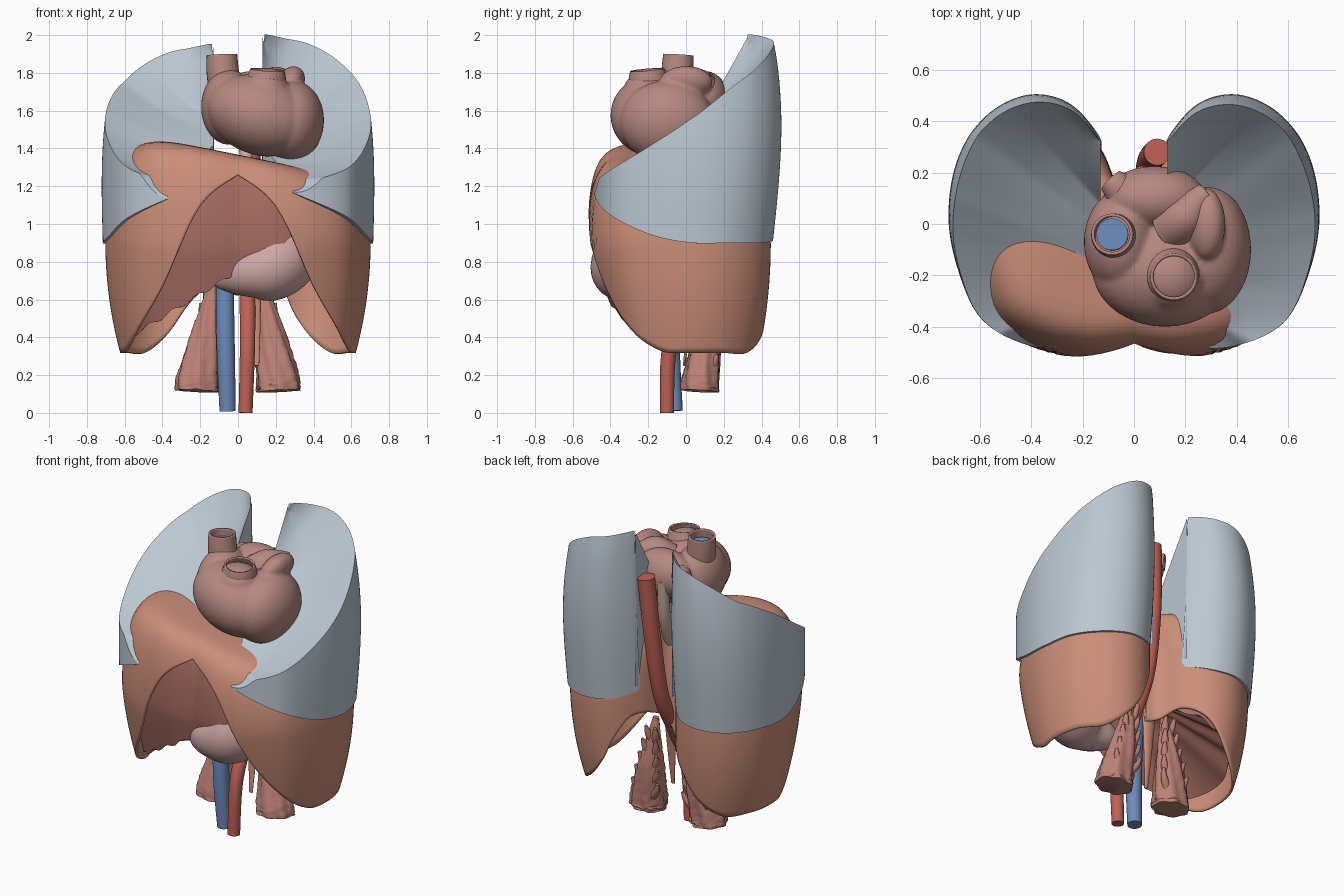
import bpy, bmesh, math, random
from mathutils import Vector, Matrix

if "Cube" in bpy.data.objects:
    bpy.data.objects.remove(bpy.data.objects["Cube"])

random.seed(4)

def mat(name, c):
    m = bpy.data.materials.new(name)
    m.diffuse_color = (*c, 1)
    m.use_nodes = True
    m.node_tree.nodes["Principled BSDF"].inputs["Base Color"].default_value = m.diffuse_color
    return m

MUSCLE = mat("muscle", (.6, .27, .19))
PSOAS = mat("psoas_red", (.5, .22, .18))
LIVER = mat("liver_red", (.38, .15, .12))
LUNG = mat("lung_grey", (.5, .57, .64))
HEART = mat("heart_pink", (.47, .25, .22))
STOMACH = mat("stomach_pink", (.62, .39, .38))
ARTERY = mat("artery_red", (.52, .12, .09))
VEIN = mat("vein_blue", (.15, .26, .5))
TAN = mat("gullet_tan", (.6, .43, .35))

def finish(bm, name, m, thick=0):
    bmesh.ops.remove_doubles(bm, verts=bm.verts, dist=1e-4)
    bmesh.ops.recalc_face_normals(bm, faces=bm.faces)
    me = bpy.data.meshes.new(name)
    bm.to_mesh(me)
    bm.free()
    me.materials.append(m)
    ob = bpy.data.objects.new(name, me)
    bpy.context.collection.objects.link(ob)
    if thick:
        s = ob.modifiers.new("thickness", 'SOLIDIFY')
        s.thickness, s.offset = thick, 0
    bpy.ops.object.select_all(action='DESELECT')
    ob.select_set(True)
    bpy.context.view_layer.objects.active = ob
    bpy.ops.object.shade_smooth_by_angle(angle=math.radians(50))
    return ob

def grid(name, cols, m, closed=False, thick=0, caps=False):
    """Skin a list of equally long point columns."""
    bm = bmesh.new()
    vs = [[bm.verts.new(p) for p in c] for c in cols]
    n = len(vs)
    for i in range(n if closed else n - 1):
        a, b = vs[i], vs[(i + 1) % n]
        for j in range(len(a) - 1):
            bm.faces.new((a[j], b[j], b[j + 1], a[j + 1]))
    if caps:
        bm.faces.new([c[0] for c in vs])
        bm.faces.new([c[-1] for c in vs])
    return finish(bm, name, m, thick)

def catmull(pts, t):
    i = min(max(int(t), 0), len(pts) - 2)
    u = t - i
    p = [pts[min(max(k, 0), len(pts) - 1)] for k in range(i - 1, i + 3)]
    return [.5 * (2 * b + (c - a) * u + (2 * a - 5 * b + 4 * c - d) * u * u
                  + (3 * b - a - 3 * c + d) * u ** 3) for a, b, c, d in zip(*p)]

def tube(name, path, m, caps=True, thick=0, sides=28, steps=8, flat=1, ridge=0, lobes=7):
    """Sweep along (x, y, z, radius) points."""
    n = (len(path) - 1) * steps
    pts = [catmull(path, i / steps) for i in range(n + 1)]
    cols = [[] for _ in range(sides)]
    for i, p in enumerate(pts):
        a, b = pts[max(i - 1, 0)], pts[min(i + 1, n)]
        d = (Vector(b[:3]) - Vector(a[:3])).normalized()
        ex = Vector((0, 1, 0)).cross(d).normalized()
        ey = d.cross(ex)
        for k in range(sides):
            w = 2 * math.pi * k / sides
            r = p[3] * (1 + ridge * (math.cos(lobes * w + i * .15) + random.uniform(-.6, .6)))
            cols[k].append(Vector(p[:3]) + ex * r * math.cos(w) + ey * r * flat * math.sin(w))
    return grid(name, cols, m, True, thick, caps)

# Half outline, front to back: x, y, diaphragm edge z, lung low z, lung rim z
ROWS = [(0, -.5, 1.26, 1.2, 1.2), (.2, -.515, 1.1, 1.2, 1.2), (.4, -.47, .68, 1.12, 1.23),
        (.57, -.36, .44, 1.03, 1.3), (.66, -.17, .33, .94, 1.42), (.695, .03, .32, .9, 1.56),
        (.66, .22, .32, .9, 1.74), (.55, .37, .32, .9, 1.87), (.4, .44, .42, .91, 1.95),
        (.25, .41, .6, .92, 1.98), (.135, .29, .68, .95, 2), (.07, .15, .64, .95, 2), (0, .11, .62, .95, 2)]

def surf(t, side, v, k=1.0):
    """Dome (v 0..1) then side wall (v 1..2)."""
    fx, fy = catmull(ROWS, t)[:2]
    fx *= side
    if v <= 1:
        a = math.pi / 2 * v * v
        p = min(max(5.5 - 5 * fy, 3.2), 8)
        r = math.sin(a) ** (2 / p) * k
        x = fx * r
        z = .9 + (.46 - .2 * x) * max(math.cos(a), 0) ** .91
    else:
        r = (1 - .12 * (v - 1) ** 2) * k
        x, z = fx * r, .9 - .6 * (v - 1)
        if fy < 0:
            fy *= 1 - .22 * (v - 1)
    return Vector((x, -.1 + (fy + .1) * r, z))

def v_at(t, side, zfun):
    lo, hi = .05, 2
    for _ in range(30):
        m = (lo + hi) / 2
        p = surf(t, side, m)
        lo, hi = (m, hi) if p.z > zfun(p) else (lo, m)
    return lo

N = 72
LOOP = [(12 * i / N, 1) for i in range(N)] + [(12 - 12 * i / N, -1) for i in range(N)]

# Diaphragm, its back edge higher on the left
cols = []
for t, s in LOOP:
    low = catmull(ROWS, t)[2] + (.13 * max(0, min(1, t - 8.6)) * min(1, (12 - t) / .8) if s > 0 else 0)
    vm = v_at(t, s, lambda p: low)
    cols.append([surf(t, s, vm * j / 40) for j in range(41)])
grid("diaphragm", cols, MUSCLE, True, .014)

# Liver under the dome, with a slanting hollow underside
cols = []
for t, s in LOOP:
    vm = v_at(t, s, lambda p: .78 + .55 * p.x + .012 * math.sin(45 * p.x))
    c = [surf(t, s, vm * j / 24, .9) - Vector((0, 0, .03)) for j in range(25)]
    e, mid = c[-1], Vector((-.05, -.1, .92))
    c += [e.lerp(mid, u) for u in (.04, .3, .6, 1)]
    cols.append(c)
grid("liver", cols, LIVER, True)

# Lower lung lobes: outer wall, slanting cut face, inner wall
for s, name, t0 in ((1, "left_lower_lung", 1.5), (-1, "right_lower_lung", 1.85)):
    cols = []
    for i in range(81):
        t = t0 + (10.15 - t0) * i / 80
        fx, fy, _, low, rim = catmull(ROWS, t)
        w = min(1, (t - t0) / 1.4)
        rim = low + .003 + max(rim - low, 0) * min(1, w * 2)
        drop = .05 if s < 0 else 0
        rim -= drop * max(0, min(1, (rim - 1.6) / .2))
        vl = v_at(t, s, lambda p: low)
        a = surf(t, s, vl, 1.025)
        bx = abs(a.x) + (fx * 1.03 - abs(a.x)) * w
        by = a.y + (fy * 1.04 - a.y) * w
        c = [surf(t, s, vl, .99)]
        for j in range(21):
            z = low + (rim - low) * j / 20
            h = max(0, z - .9) / 1.1
            gx = 1 + .015 * math.sin(math.pi * min(1, h * 1.3)) - .2 * h ** 3.5
            lean = .05 * math.sin(math.pi / 2 * min(1, h * 1.5)) * max(0, min(1, by / .3))
            y = by + lean - .3 * max(0, by - .28) * h ** 5
            c.append(Vector((s * (.2 + (bx - .2) * gx), y, z)))
        top = c[-1]
        if i == 0:
            tip = abs(top.x)
        # cut face runs from the rim to a line along the middle of the chest
        u = i / 80
        my = -.42 + .75 * u
        mid = Vector((s * (tip + (.13 - tip) * min(1, 2.5 * u)), my,
                      1.165 + .66 * (my + .5) + max(0, my - .08) * (1.13 - 4 * drop)))
        for j in range(1, 13):
            k = j / 12
            p = top.lerp(mid, k)
            p.z -= .035 * math.sin(math.pi * k) * min(1, 4 * u)
            c.append(p)
        c += [Vector((mid.x, mid.y, mid.z + (1.0 - mid.z) * k)) for k in (.3, .6, 1)]
        cols.append(c)
    grid(name, cols, LUNG)

# Heart: chambers fused
bm = bmesh.new()
for c, r, tilt in (((-.05, -.07, 1.62), (.145, .2, .2), 0),
                   ((.12, -.17, 1.575), (.29, .23, .21), .3),
                   ((.28, -.1, 1.54), (.175, .25, .22), .1),
                   ((.08, .1, 1.66), (.2, .125, .15), 0),
                   ((.14, -.2, 1.71), (.13, .13, .1), 0),
                   ((.28, .0, 1.75), (.07, .14, .09), .5)):
    bmesh.ops.create_uvsphere(bm, u_segments=36, v_segments=20, radius=1,
        matrix=Matrix.Translation(c) @ Matrix.Rotation(tilt, 4, 'Y') @ Matrix.Diagonal((*r, 1)))
h = finish(bm, "heart", HEART)
rm = h.modifiers.new("fuse", 'REMESH')
rm.mode, rm.voxel_size, rm.use_smooth_shade = 'VOXEL', .012, True
sm = h.modifiers.new("soften", 'SMOOTH')
sm.iterations = 2

# Open vessel stumps on the heart
tube("upper_vein_stump", [(-.06, -.05, 1.68, .085), (-.08, -.045, 1.8, .08), (-.085, -.04, 1.895, .075)], HEART, False, .012)
tube("upper_vein_lumen", [(-.08, -.045, 1.74, .06), (-.085, -.04, 1.85, .062)], VEIN)
tube("artery_root", [(.13, -.19, 1.68, .11), (.15, -.2, 1.76, .1), (.155, -.205, 1.815, .085)], HEART, False, .012)
tube("lung_artery_stump", [(.15, .0, 1.7, .1), (.2, .03, 1.75, .08), (.25, .09, 1.76, .05), (.28, .115, 1.755, .042)], HEART, False, .01)
tube("lung_vein_stump", [(-.02, .1, 1.68, .08), (-.07, .15, 1.7, .055), (-.09, .17, 1.7, .045)], HEART, False, .01)

# Stomach
tube("stomach", [(.3, -.1, 1.12, .05), (.3, -.15, 1.03, .14), (.26, -.25, .87, .19), (.17, -.325, .775, .185),
                 (.05, -.345, .74, .135), (-.06, -.3, .71, .075), (-.12, -.25, .69, .02)], STOMACH)

# Great vessels and gullet
tube("aorta", [(.04, -.1, 0, .037), (.05, -.085, .35, .04), (.05, .04, .62, .042),
               (.05, .18, .9, .046), (.065, .25, 1.3, .05), (.09, .28, 1.7, .052)], ARTERY)
tube("lower_vein", [(-.055, -.06, .01, .043), (-.065, -.08, .35, .048), (-.07, -.07, .7, .048),
                    (-.07, -.05, 1.1, .05), (-.05, -.04, 1.33, .05)], VEIN)
tube("gullet", [(.06, .06, 1.15, .03), (.04, .16, 1.4, .035), (.03, .19, 1.66, .035)], TAN)

# Back muscles and crura
for s, side in ((1, "left"), (-1, "right")):
    tube(side + "_psoas", [(s * .13, .12, .72, .018), (s * .145, .12, .58, .045), (s * .175, .11, .38, .085),
                           (s * .21, .08, .18, .112), (s * .215, .075, .115, .115)],
         PSOAS, flat=.85, ridge=.06, sides=42, steps=10)
    tube(side + "_crus", [(s * .04, .06, .9, .06), (s * .07, .05, .75, .05),
                          (s * .09, .02, .5, .03), (s * .1, -.01, .25, .012)], MUSCLE, flat=.5)
    # Fibre slips along both edges of each psoas
    for k in range(5):
        z = .26 + k * .09
        for e in (-1, 1):
            x, d = s * (.18 - .01 * k), e * (.075 - .012 * k)
            tube(f"{side}_slip_{k}_{e}", [(x + d * .5, .13, z - .05, .026), (x + d, .15, z, .02),
                                          (x + d * 1.2, .165, z + .05, .009)], PSOAS, sides=8, steps=3)
